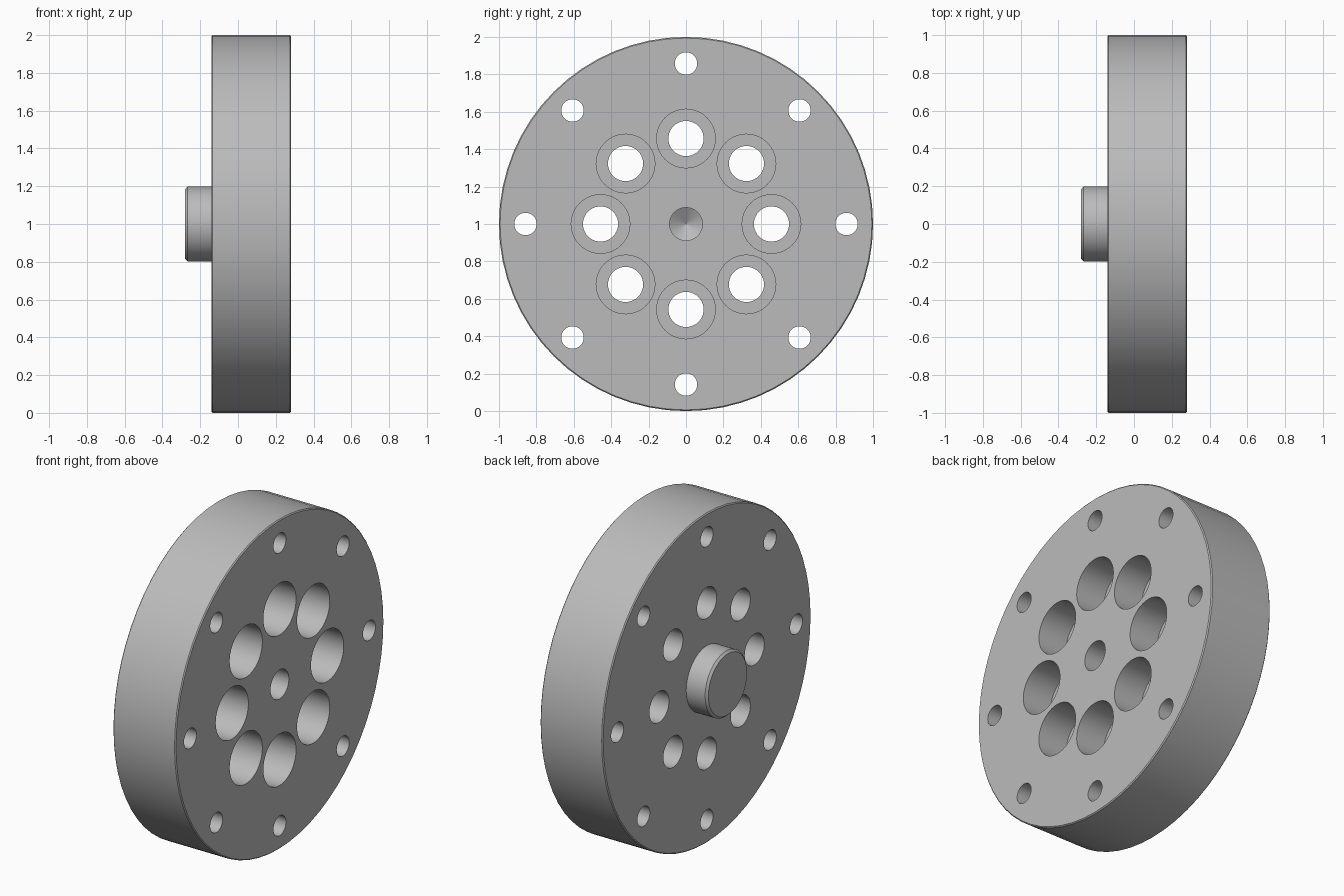
import bpy, bmesh
from math import sin, cos, pi, radians

cube = bpy.data.objects.get("Cube")
if cube:
    bpy.data.objects.remove(cube, do_unlink=True)

# Single plain metal colour
metal = bpy.data.materials.new("grey_metal")
metal.use_nodes = True
colour = (0.5, 0.5, 0.5, 1)
metal.diffuse_color = colour
metal.node_tree.nodes["Principled BSDF"].inputs["Base Color"].default_value = colour


def lathe(bm, profile, segments, y=0.0, z=1.0):
    """Closed solid turned about the x direction from (x, radius) points."""
    rings = []
    for x, r in profile:
        rings.append([bm.verts.new((x, y + r * sin(2 * pi * i / segments),
                                    z + r * cos(2 * pi * i / segments)))
                      for i in range(segments)])
    for a, b in zip(rings, rings[1:]):
        for i in range(segments):
            j = (i + 1) % segments
            bm.faces.new((a[i], a[j], b[j], b[i]))
    bm.faces.new(rings[0])
    bm.faces.new(rings[-1])


def finish(bm, name):
    bmesh.ops.recalc_face_normals(bm, faces=bm.faces)
    mesh = bpy.data.meshes.new(name)
    bm.to_mesh(mesh)
    bm.free()
    mesh.materials.append(metal)
    obj = bpy.data.objects.new(name, mesh)
    bpy.context.collection.objects.link(obj)
    return obj


BACK, FRONT, BOSS = -0.14, 0.28, -0.28
EDGE = 0.006

# Disc with its central boss, edges lightly chamfered
bm = bmesh.new()
lathe(bm, [(BOSS, 0.185), (BOSS + 0.013, 0.198), (BACK, 0.198),
           (BACK, 1 - EDGE), (BACK + EDGE, 1),
           (FRONT - EDGE, 1), (FRONT, 1 - EDGE)], 64)
disc = finish(bm, "flange_disc")

# Cutters: rim bolt holes, counterbored holes and the drilled centre
bm = bmesh.new()
for k in range(8):
    a = k * pi / 4
    lathe(bm, [(BACK - 0.1, 0.06), (FRONT + 0.1, 0.06)], 32,
          0.858 * sin(a), 1 + 0.858 * cos(a))
    floor = FRONT - 0.195
    lathe(bm, [(BACK - 0.1, 0.094), (floor, 0.094), (floor, 0.157),
               (FRONT + 0.1, 0.157)], 40,
          0.457 * sin(a), 1 + 0.457 * cos(a))
lathe(bm, [(-0.024, 0.001), (0.03, 0.088), (FRONT + 0.1, 0.088)], 32)
cutter = finish(bm, "hole_cutter")
cutter.hide_render = True

cut = disc.modifiers.new("holes", "BOOLEAN")
cut.operation = "DIFFERENCE"
cut.solver = "EXACT"
cut.object = cutter

bpy.ops.object.select_all(action="DESELECT")
disc.select_set(True)
bpy.context.view_layer.objects.active = disc
bpy.ops.object.modifier_apply(modifier=cut.name)
bpy.data.objects.remove(cutter, do_unlink=True)
bpy.ops.object.shade_smooth_by_angle(angle=radians(25))
